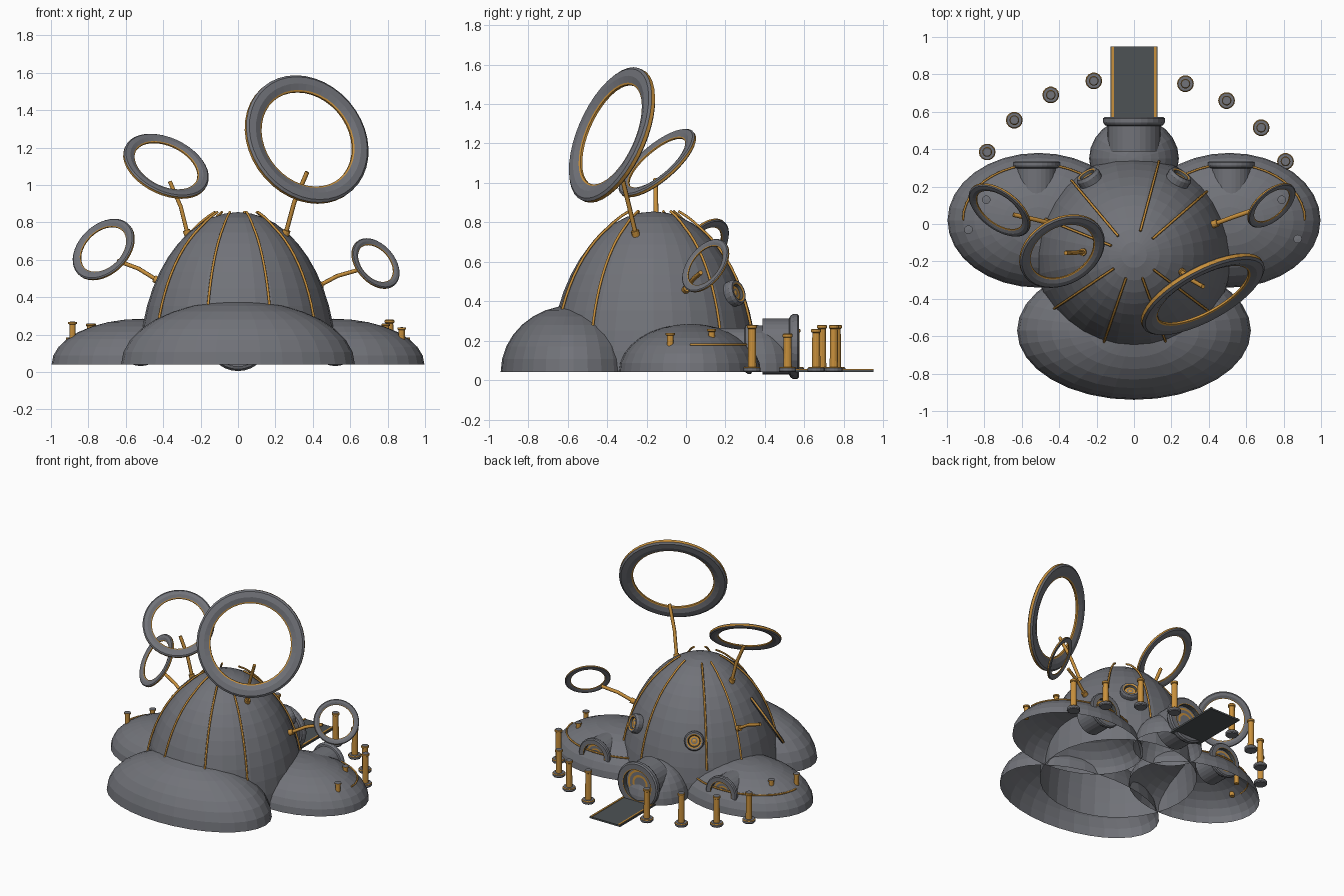
import bpy, bmesh, math
from mathutils import Vector

if "Cube" in bpy.data.objects:
    bpy.data.objects.remove(bpy.data.objects["Cube"])


def material(name, rgb):
    m = bpy.data.materials.new(name)
    m.diffuse_color = (*rgb, 1)
    m.use_nodes = True
    m.node_tree.nodes["Principled BSDF"].inputs["Base Color"].default_value = m.diffuse_color
    return m


GRAY, GOLD, DARK = 0, 1, 2
MATS = [material("stone gray", (0.165, 0.17, 0.19)),
        material("gold", (0.58, 0.28, 0.045)),
        material("dark slate", (0.075, 0.085, 0.09))]


def finish(name, bm):
    me = bpy.data.meshes.new(name)
    bm.to_mesh(me)
    bm.free()
    for m in MATS:
        me.materials.append(m)
    ob = bpy.data.objects.new(name, me)
    bpy.context.collection.objects.link(ob)
    return ob


def lathe(name, profile, loc, axis=(0, 0, 1), segs=24, closed=False):
    """Spin (radius, height, colour of next band) points around an axis."""
    bm = bmesh.new()
    q = Vector(axis).normalized().to_track_quat('Z', 'Y')
    rings = []
    for r, h, _ in profile:
        n = segs if r > 0 else 1
        rings.append([bm.verts.new(Vector(loc) + q @ Vector(
            (r * math.cos(2 * math.pi * i / segs), r * math.sin(2 * math.pi * i / segs), h)))
            for i in range(n)])
    for k in range(len(rings) if closed else len(rings) - 1):
        a, b = rings[k], rings[(k + 1) % len(rings)]
        for i in range(segs):
            j = (i + 1) % segs
            vs = [a[i % len(a)], a[j % len(a)], b[j % len(b)], b[i % len(b)]]
            f = bm.faces.new(list(dict.fromkeys(vs)))
            f.material_index = profile[k][2]
    bmesh.ops.recalc_face_normals(bm, faces=bm.faces[:])
    return finish(name, bm)


def half_ellipsoid(name, loc, size, segs, rows):
    """Open-bottomed faceted shell."""
    prof = [(math.cos(t), math.sin(t), GRAY)
            for t in (math.pi / 2 * k / rows for k in range(rows))] + [(0, 1, GRAY)]
    ob = lathe(name, prof, (0, 0, 0), segs=segs)
    for v in ob.data.vertices:
        v.co = Vector(loc) + Vector(c * s for c, s in zip(v.co, size))
    # lathe normals of an open shell should face outward
    bm = bmesh.new()
    bm.from_mesh(ob.data)
    for f in bm.faces:
        if f.normal.dot(f.calc_center_median() - Vector(loc)) < 0:
            f.normal_flip()
    bm.to_mesh(ob.data)
    bm.free()


def tube(name, pts, radius):
    cu = bpy.data.curves.new(name, 'CURVE')
    cu.dimensions = '3D'
    cu.bevel_depth = radius
    cu.bevel_resolution = 1
    cu.use_fill_caps = True
    sp = cu.splines.new('POLY')
    sp.points.add(len(pts) - 1)
    for p, c in zip(sp.points, pts):
        p.co = (*c, 1)
    cu.materials.append(MATS[GOLD])
    ob = bpy.data.objects.new(name, cu)
    bpy.context.collection.objects.link(ob)


# shells
DC, DR, DH, BASE = Vector((0, -0.165, 0.04)), 0.527, 0.815, 0.04
half_ellipsoid("main_dome", DC, (DR, DR, DH), 32, 12)
half_ellipsoid("front_lobe", (0, -0.57, BASE), (0.625, 0.37, 0.34), 32, 8)
half_ellipsoid("back_lobe", (0, 0.35, BASE), (0.24, 0.22, 0.24), 24, 8)
for s, side in ((-1, "left"), (1, "right")):
    half_ellipsoid(side + "_lobe", (s * 0.51, 0.02, BASE), (0.487, 0.36, 0.245), 32, 8)

# ribs running down the dome, lifted free near the crown
for n, deg in enumerate((-146, -109, -70, -37, 41, 75, 130, 158)):
    pts = []
    for k in range(15):
        t = math.radians(76 - 62 * k / 14)
        lift = 1.012 + 0.02 * max(0, 1 - k / 3)
        a = math.radians(deg)
        r = DR * lift * math.cos(t)
        pts.append(DC + Vector((r * math.cos(a), r * math.sin(a), DH * lift * math.sin(t))))
    tube(f"dome_rib_{n}", pts, 0.007)

# bands around the side lobes
for s, side in ((-1, "left"), (1, "right")):
    pts = []
    for k in range(17):
        a = math.radians(140 * k / 16)
        pts.append((s * (0.51 + 0.405 * math.cos(a)), 0.02 + 0.3 * math.sin(a), 0.18))
    tube(side + "_lobe_band", pts, 0.006)


def doorway(name, x, y, z, R, depth):
    """Round tunnel with flange and recessed ringed door, facing +y."""
    k = R / 0.165
    prof = [(0, -depth, GRAY), (.142 * k, -depth, GRAY), (.142 * k, -.05 * k, GRAY),
            (.155 * k, -.045 * k, GRAY), (R, -.03 * k, GRAY), (R, -.008 * k, GRAY),
            (.155 * k, 0, GRAY), (.118 * k, 0, GOLD), (.112 * k, 0, DARK),
            (.112 * k, -.035 * k, GRAY), (.1 * k, -.035 * k, GOLD),
            (.084 * k, -.035 * k, GRAY), (.062 * k, -.035 * k, GOLD),
            (.046 * k, -.035 * k, GRAY), (0, -.035 * k, GRAY)]
    lathe(name, prof, (x, y, z), (0, 1, 0), 28)


doorway("main_doorway", 0, 0.573, 0.17, 0.165, 0.185)
for s, side in ((-1, "left"), (1, "right")):
    doorway(side + "_doorway", s * 0.52, 0.335, 0.157, 0.125, 0.18)

# portholes on the back of the dome
for s, side in ((-1, "left"), (1, "right")):
    axis = Vector((s * 0.5, 0.82, 0.3))
    prof = [(.062, -.06, GRAY), (.068, .012, GRAY), (.06, .028, GRAY), (.05, .028, GOLD),
            (.042, .024, DARK), (.036, .01, GOLD), (.022, .01, GRAY), (.014, .01, GOLD), (0, .014, GOLD)]
    lathe(side + "_porthole", prof, (s * 0.24, 0.245, 0.44), axis, 20)

# ramp with gold edge stripes
def box(name, lo, hi, mat):
    bm = bmesh.new()
    bmesh.ops.create_cube(bm, size=1)
    for v in bm.verts:
        v.co = Vector(a + (b - a) * (c + 0.5) for a, b, c in zip(lo, hi, v.co))
    for f in bm.faces:
        f.material_index = mat
    finish(name, bm)


box("ramp", (-0.125, 0.53, 0.04), (0.125, 0.95, 0.052), DARK)
for s, side in ((-1, "left"), (1, "right")):
    x = s * 0.113
    box(side + "_ramp_stripe", (x - 0.006, 0.53, 0.051), (x + 0.006, 0.95, 0.056), GOLD)


def post(name, x, y, top):
    prof = [(0, .04, GRAY), (.04, .04, GRAY), (.045, .046, GRAY), (.045, .06, GOLD), (.04, .066, GRAY),
            (.022, .066, GOLD), (.02, top - .02, GOLD), (.026, top - .016, GOLD),
            (.026, top - .004, GOLD), (.022, top, GRAY), (0, top, GRAY)]
    lathe(name, prof, (x, y, 0), segs=14)


# posts around the yard
POSTS = [(-.215, .765, .28), (-.445, .69, .28), (-.64, .555, .26), (-.785, .385, .26),
         (.275, .75, .28), (.495, .66, .26), (.68, .515, .235), (.81, .335, .28)]
for n, (x, y, top) in enumerate(POSTS):
    post(f"yard_post_{n}", x, y, top)

# short pins on the side lobes
for n, (x, y, z) in enumerate(((-.885, -.03, .27), (.875, -.08, .24), (-.79, .13, .26), (.79, .13, .26))):
    lathe(f"lobe_pin_{n}", [(0, z - .1, GOLD), (.017, z - .1, GOLD), (.017, z - .015, GOLD),
                            (.023, z - .012, GOLD), (.023, z - .002, GRAY), (0, z, GRAY)],
          (x, y, 0), segs=12)

# tilted rings on struts: name, centre, normal, radius, strut base, strut tip
RINGS = [("large", (.367, -.375, 1.243), (.444, -.818, .363), .365, (.255, -.255, .74), (.37, -.335, 1.07)),
         ("upper_left", (-.385, -.145, 1.1), (.35, -.61, .72), .242, (-.27, -.15, .74), (-.365, -.155, 1.02)),
         ("left", (-.718, .075, .655), (-.51, -.68, .525), .19, (-.43, .0, .49), (-.645, .05, .595)),
         ("right", (.735, .1, .58), (.57, -.65, .5), .154, (.43, .0, .46), (.64, .075, .545))]
for name, c, n, R, base, tip in RINGS:
    t = 0.055 * R
    prof = [(R, -t * .5, GOLD), (R, t * .5, GRAY), (.965 * R, t, GRAY), (.86 * R, t * 1.1, GRAY),
            (.77 * R, t * .5, GOLD), (.745 * R, t * .3, GOLD), (.745 * R, -t * .3, GOLD),
            (.77 * R, -t * .5, GRAY), (.86 * R, -t * 1.1, GRAY), (.965 * R, -t, GRAY)]
    lathe(name + "_ring", prof, c, n, 40, closed=True)
    a, b = Vector(base), Vector(tip)
    bend = (b - a).cross(Vector((0, 1, 0))).normalized() * 0.012 * (1 if a.x < 0 else -1)
    tube(name + "_strut", [a, (a + b) / 2 - bend, b], 0.012)
    lathe(name + "_strut_foot", [(0, -.01, GOLD), (.02, -.01, GOLD), (.02, .02, GOLD), (0, .02, GOLD)],
          a, b - a, 12)
